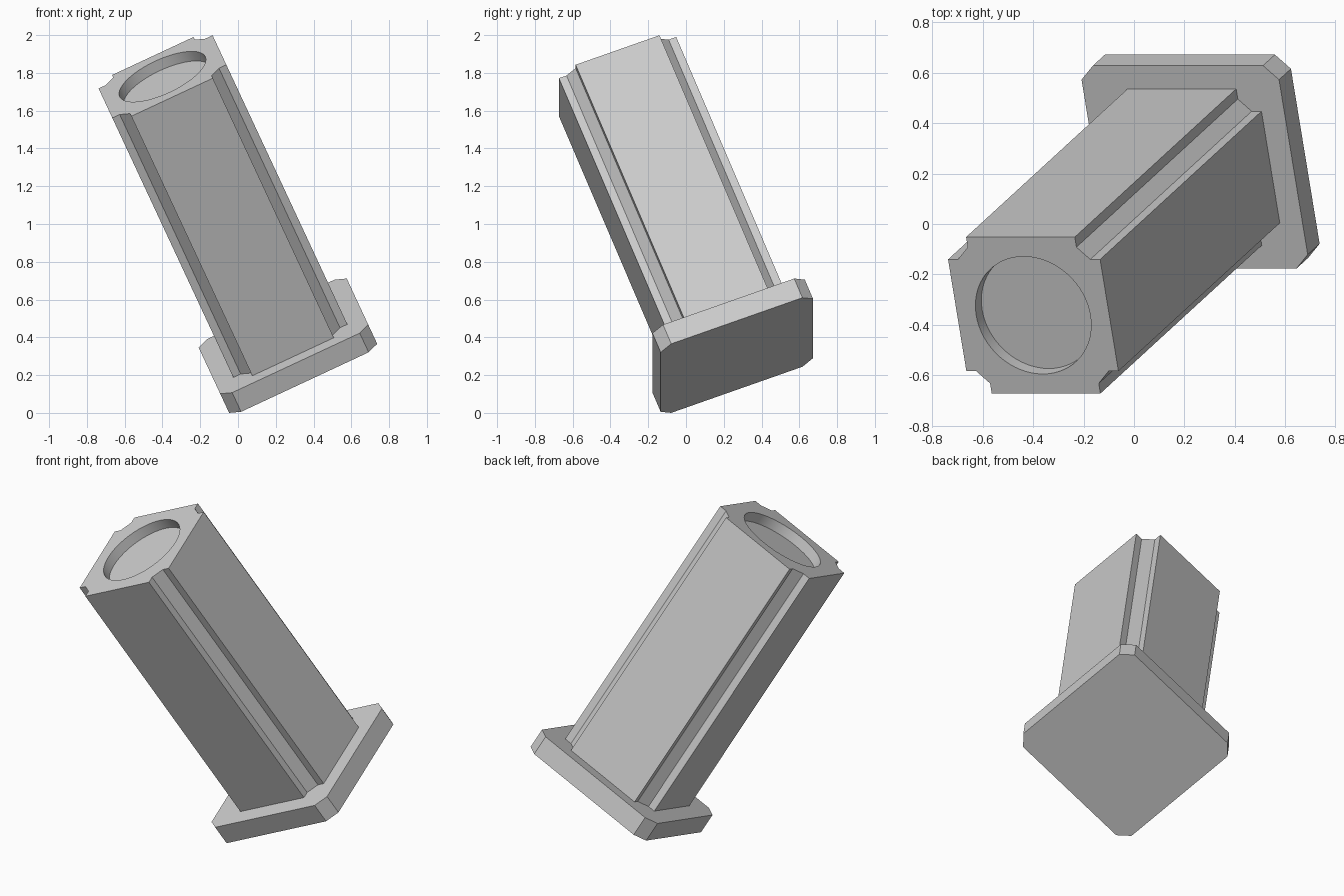
import bpy, bmesh
from math import radians
from mathutils import Matrix, Euler

cube = bpy.data.objects.get("Cube")
if cube:
    bpy.data.objects.remove(cube, do_unlink=True)

# One plain grey material
grey = bpy.data.materials.new("plain grey")
grey.use_nodes = True
grey.diffuse_color = (0.6, 0.6, 0.6, 1)
grey.node_tree.nodes["Principled BSDF"].inputs["Base Color"].default_value = (0.6, 0.6, 0.6, 1)

# The whole pillar leans over
LENGTH = 1.746
BASE = 0.12
LEAN = (Matrix.Translation((0.288, 0.269, 0.305))
        @ Euler((radians(21.2), radians(-25), 0)).to_matrix().to_4x4())


def four_corners(corner):
    """Repeat one corner's points around the axis, counter-clockwise."""
    points = []
    for _ in range(4):
        points += corner
        corner = [(-y, x) for x, y in corner]
    return points


def add_object(name, bm):
    bmesh.ops.recalc_face_normals(bm, faces=bm.faces)
    mesh = bpy.data.meshes.new(name)
    bm.to_mesh(mesh)
    bm.free()
    mesh.materials.append(grey)
    obj = bpy.data.objects.new(name, mesh)
    bpy.context.collection.objects.link(obj)
    obj.matrix_world = LEAN
    return obj


def prism(name, profile, bottom, top):
    bm = bmesh.new()
    face = bm.faces.new([bm.verts.new((x, y, bottom)) for x, y in profile])
    ext = bmesh.ops.extrude_face_region(bm, geom=[face], use_keep_orig=True)
    moved = [g for g in ext["geom"] if isinstance(g, bmesh.types.BMVert)]
    bmesh.ops.translate(bm, verts=moved, vec=(0, 0, top - bottom))
    return add_object(name, bm)


def smooth(obj, angle):
    bpy.ops.object.select_all(action="DESELECT")
    obj.select_set(True)
    bpy.context.view_layer.objects.active = obj
    bpy.ops.object.shade_smooth_by_angle(angle=radians(angle))


# Square base plate with clipped corners
b, clip = 0.4325, 0.06
prism("base_plate", four_corners([(b, b - clip), (b - clip, b)]), 0, BASE)

# Shaft with a stepped groove along each corner
h, notch, step = 0.333, 0.095, 0.043
shaft = prism("shaft", four_corners([
    (h, h - notch), (h - step, h - notch),
    (h - notch, h - step), (h - notch, h)]), BASE - 0.01, LENGTH)

# Round recess in the top end
bm = bmesh.new()
bmesh.ops.create_cone(bm, cap_ends=True, segments=64, radius1=0.25, radius2=0.25,
                      depth=0.12, matrix=Matrix.Translation((0, 0, LENGTH)))
cutter = add_object("recess_cutter", bm)
cutter.hide_render = True
cut = shaft.modifiers.new("recess", "BOOLEAN")
cut.operation = "DIFFERENCE"
cut.solver = "EXACT"
cut.object = cutter
bpy.context.view_layer.objects.active = shaft
bpy.ops.object.modifier_apply(modifier=cut.name)
bpy.data.objects.remove(cutter, do_unlink=True)
smooth(shaft, 30)
